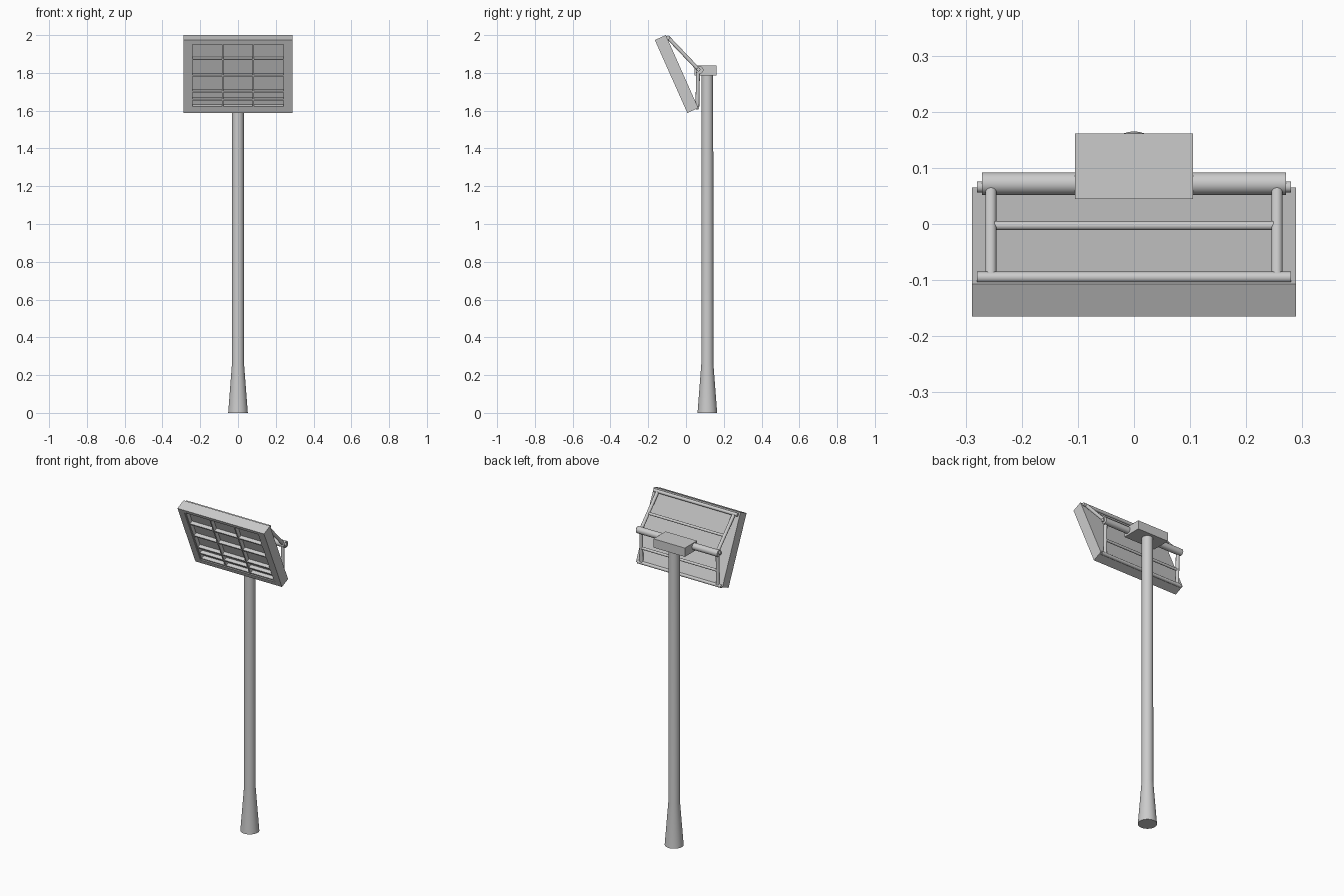
import bpy, bmesh, math
from mathutils import Vector, Matrix

if "Cube" in bpy.data.objects:
    bpy.data.objects.remove(bpy.data.objects["Cube"])

TILT = Matrix.Translation((0, -0.05, 1.794)) @ Matrix.Rotation(math.radians(24), 4, 'X')


def finish(name, bm, matrix=None, smooth=False):
    bmesh.ops.recalc_face_normals(bm, faces=bm.faces[:])
    mesh = bpy.data.meshes.new(name)
    bm.to_mesh(mesh)
    bm.free()
    ob = bpy.data.objects.new(name, mesh)
    bpy.context.collection.objects.link(ob)
    if matrix:
        ob.matrix_world = matrix
    if smooth:
        bpy.context.view_layer.objects.active = ob
        ob.select_set(True)
        bpy.ops.object.shade_smooth_by_angle(angle=math.radians(35))
        ob.select_set(False)
    return ob


def add_box(bm, lo, hi):
    lo, hi = Vector(lo), Vector(hi)
    m = Matrix.Translation((lo + hi) / 2) @ Matrix.Diagonal((*(hi - lo), 1))
    return bmesh.ops.create_cube(bm, size=1, matrix=m)


def tube(name, a, b, r, sides=20):
    a, b = Vector(a), Vector(b)
    bm = bmesh.new()
    bmesh.ops.create_cone(bm, cap_ends=True, segments=sides, radius1=r, radius2=r, depth=(b - a).length)
    m = Matrix.Translation((a + b) / 2) @ (b - a).to_track_quat('Z', 'Y').to_matrix().to_4x4()
    return finish(name, bm, m, True)


# Pole with flared foot
bm = bmesh.new()
rings = []
for r, z in ((0.052, 0), (0.032, 0.26), (0.031, 1.79)):
    rings.append([bm.verts.new((r * math.cos(a), r * math.sin(a), z))
                  for a in (2 * math.pi * i / 32 for i in range(32))])
for low, high in zip(rings, rings[1:]):
    for i in range(32):
        j = (i + 1) % 32
        bm.faces.new((low[i], low[j], high[j], high[i]))
bm.faces.new(rings[0])
bm.faces.new(rings[-1])
finish("pole", bm, Matrix.Translation((0, 0.113, 0)), True)

# Block on top of the pole
bm = bmesh.new()
add_box(bm, (-0.105, 0.045, 1.785), (0.105, 0.161, 1.838))
finish("mount_block", bm)

# Tilted panel housing with recessed front
W, T, H = 0.289, 0.0318, 0.2113
TOP, BOTTOM, SIDE, DEPTH = 0.191, -0.184, 0.249, 0.028
bm = bmesh.new()
add_box(bm, (-W, -T, -H), (W, T, H))
bm.faces.ensure_lookup_table()
front = min(bm.faces, key=lambda f: f.calc_center_median().y)
bmesh.ops.inset_region(bm, faces=[front], thickness=0.03)
for v in front.verts:
    v.co.x = math.copysign(SIDE, v.co.x)
    v.co.z = TOP if v.co.z > 0 else BOTTOM
ext = bmesh.ops.extrude_discrete_faces(bm, faces=[front])
for v in ext["faces"][0].verts:
    v.co.y += DEPTH
finish("panel_housing", bm, TILT)

# Grid bars inside the recess
bm = bmesh.new()
b = 0.004
for i in range(4):
    x = (SIDE - b) * (2 * i / 3 - 1)
    add_box(bm, (x - b, -T + 0.004, BOTTOM), (x + b, -T + DEPTH, TOP))
for z in (TOP - b, 0.0955, 0.002, -0.091, -0.137, BOTTOM + b):
    add_box(bm, (-SIDE, -T + 0.006, z - b), (SIDE, -T + DEPTH, z + b))
finish("panel_grid", bm, TILT)

# Rear support frame
P_TOP, P_MID, P_LOW = (-0.095, 1.987), (0.064, 1.820), (0.060, 1.615)
tube("pivot_tube", (-0.271, 0.072, 1.815), (0.271, 0.072, 1.815), 0.020, 28)
tube("top_rail", (-0.28, *P_TOP), (0.28, *P_TOP), 0.010)
tube("bottom_rail", (-0.28, *P_LOW), (0.28, *P_LOW), 0.010)
tube("upper_cross_rod", (-0.25, -0.003, 1.890), (0.25, -0.003, 1.890), 0.008)
tube("lower_cross_rod", (-0.25, 0.062, 1.705), (0.25, 0.062, 1.705), 0.008)
for side, x in (("left", -0.255), ("right", 0.255)):
    s = math.copysign(1, x)
    tube(f"upper_arm_{side}", (x, *P_TOP), (x, *P_MID), 0.010)
    tube(f"lower_arm_{side}", (x, *P_MID), (x, *P_LOW), 0.010)
    tube(f"pivot_pin_{side}", (s * 0.262, 0.066, 1.818), (s * 0.28, 0.066, 1.818), 0.010)
